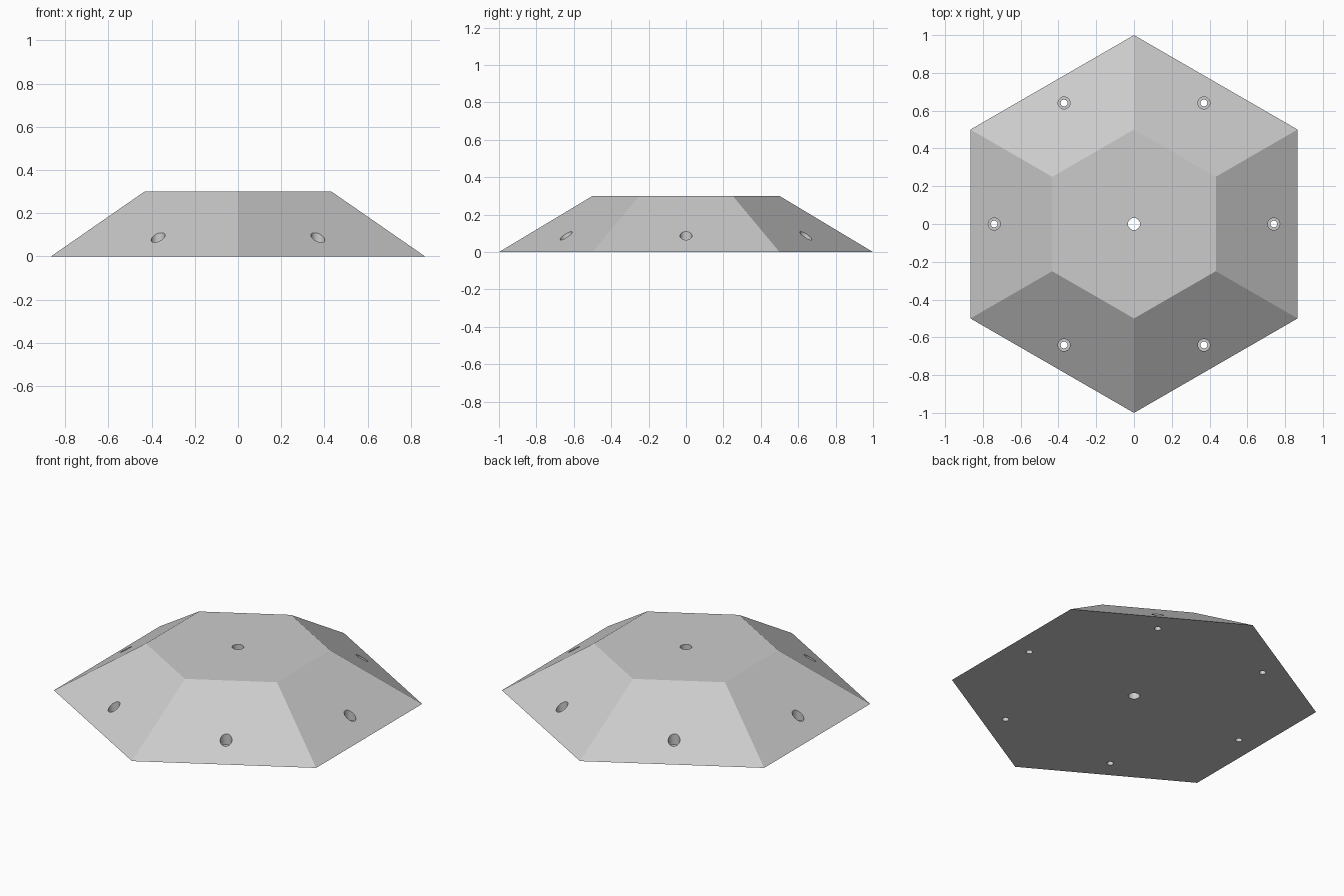
import bpy, math

if "Cube" in bpy.data.objects:
    bpy.data.objects.remove(bpy.data.objects["Cube"])

grey = bpy.data.materials.new("plain grey")
grey.diffuse_color = (0.6, 0.6, 0.6, 1)
grey.use_nodes = True
grey.node_tree.nodes["Principled BSDF"].inputs["Base Color"].default_value = grey.diffuse_color


def cylinder(name, radius, z0, z1, x=0.0, y=0.0):
    bpy.ops.mesh.primitive_cylinder_add(vertices=32, radius=radius, depth=z1 - z0,
                                        location=(x, y, (z0 + z1) / 2))
    ob = bpy.context.object
    ob.name = name
    ob.hide_render = True
    ob.data.materials.append(grey)
    return ob


# Tapered hexagonal body, corners on the y axis
bpy.ops.mesh.primitive_cone_add(vertices=6, radius1=1, radius2=0.5, depth=0.3,
                                location=(0, 0, 0.15))
body = bpy.context.object
body.name = "hexagonal_plate"
body.data.materials.append(grey)

# Centre hole, and a stepped screw hole in each sloping side
cutters = [cylinder("centre_hole_cutter", 0.032, -0.1, 0.4)]
for i in range(6):
    a = math.radians(60 * i)
    x, y = 0.74 * math.cos(a), 0.74 * math.sin(a)
    cutters.append(cylinder("screw_hole_cutter", 0.018, -0.1, 0.3, x, y))
    cutters.append(cylinder("screw_head_cutter", 0.032, 0.045, 0.35, x, y))

# Apply the cuts and remove the cutters
for c in cutters:
    mod = body.modifiers.new("hole", 'BOOLEAN')
    mod.operation = 'DIFFERENCE'
    mod.solver = 'EXACT'
    mod.object = c
    bpy.context.view_layer.objects.active = body
    bpy.ops.object.modifier_apply(modifier=mod.name)
for c in cutters:
    bpy.data.objects.remove(c, do_unlink=True)

# Smooth bore walls, crisp plate edges
bpy.ops.object.select_all(action='DESELECT')
body.select_set(True)
bpy.context.view_layer.objects.active = body
bpy.ops.object.shade_smooth_by_angle(angle=math.radians(20))
